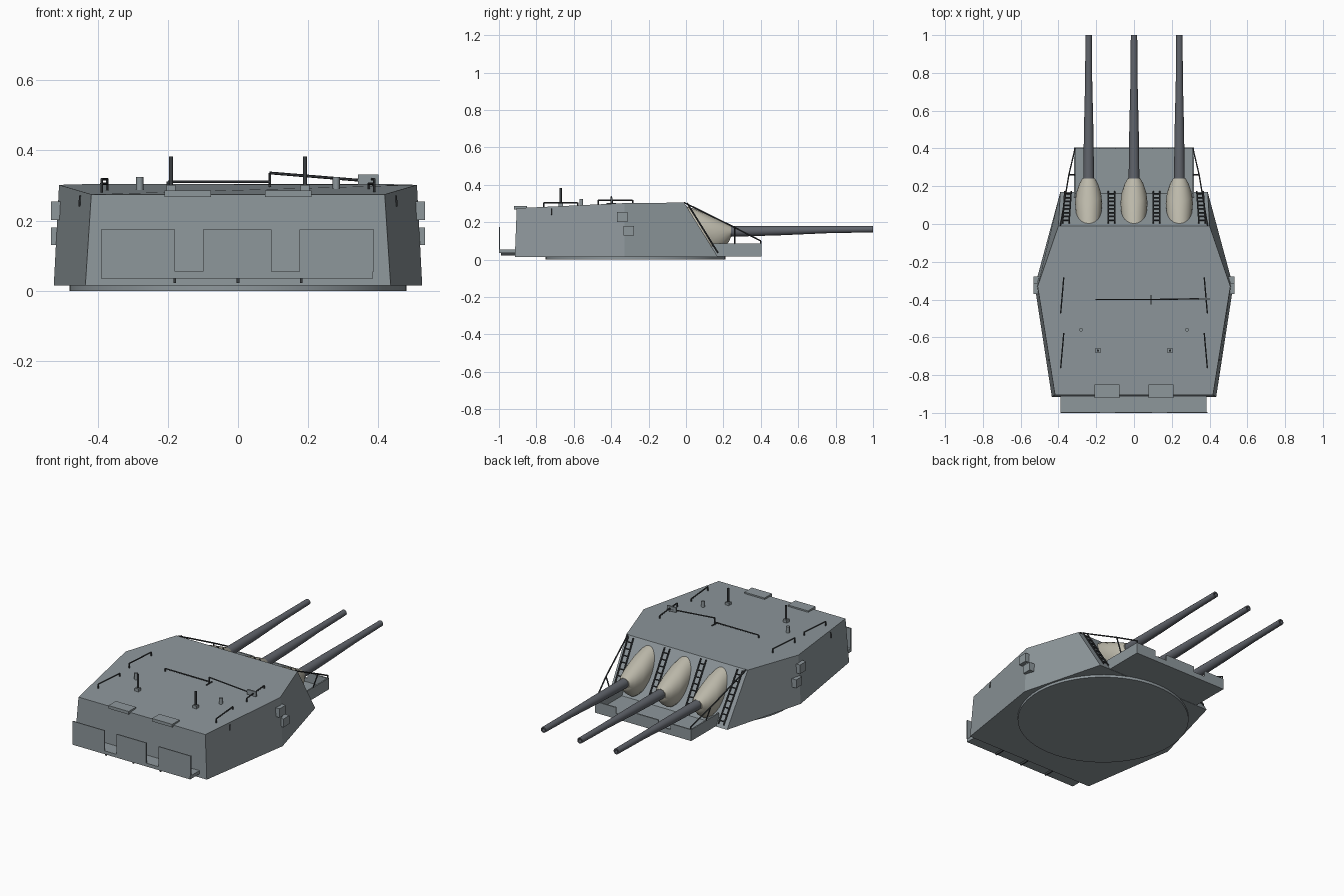
import bpy, bmesh, math
from mathutils import Vector

if "Cube" in bpy.data.objects:
    bpy.data.objects.remove(bpy.data.objects["Cube"])


def material(name, rgb):
    m = bpy.data.materials.new(name)
    m.diffuse_color = (*rgb, 1)
    m.use_nodes = True
    m.node_tree.nodes["Principled BSDF"].inputs["Base Color"].default_value = m.diffuse_color
    return m


HULL = material("hull_grey", (0.27, 0.31, 0.33))
STEEL = material("gun_steel", (0.12, 0.13, 0.15))
DARK = material("dark_fittings", (0.045, 0.05, 0.055))
CANVAS = material("canvas", (0.50, 0.48, 0.40))


def finish(name, bm, mat, smooth=False):
    bmesh.ops.recalc_face_normals(bm, faces=bm.faces)
    me = bpy.data.meshes.new(name)
    bm.to_mesh(me)
    bm.free()
    me.materials.append(mat)
    ob = bpy.data.objects.new(name, me)
    bpy.context.collection.objects.link(ob)
    if smooth:
        bpy.ops.object.select_all(action='DESELECT')
        ob.select_set(True)
        bpy.context.view_layer.objects.active = ob
        bpy.ops.object.shade_smooth_by_angle(angle=math.radians(40))
    return ob


def loft(name, rings, mat, smooth=False):
    """Skin a list of closed rings and cap both ends."""
    bm = bmesh.new()
    vs = [[bm.verts.new(p) for p in r] for r in rings]
    n = len(rings[0])
    for a, b in zip(vs, vs[1:]):
        for i in range(n):
            j = (i + 1) % n
            bm.faces.new((a[i], a[j], b[j], b[i]))
    bm.faces.new(vs[0])
    bm.faces.new(vs[-1])
    return finish(name, bm, mat, smooth)


def box(name, x, y, z, mat=HULL):
    return loft(name, [[(x[0], y[0], h), (x[1], y[0], h), (x[1], y[1], h), (x[0], y[1], h)]
                       for h in z], mat)


def rods(name, segments, r=0.004, mat=DARK, sides=6):
    """Straight bars between point pairs, joined in one mesh."""
    bm = bmesh.new()
    for a, b in segments:
        a, b = Vector(a), Vector(b)
        d = b - a
        mtx = d.to_track_quat('Z', 'Y').to_matrix().to_4x4()
        mtx.translation = (a + b) / 2
        bmesh.ops.create_cone(bm, cap_ends=True, segments=sides, radius1=r, radius2=r,
                              depth=d.length, matrix=mtx)
    return finish(name, bm, mat, sides > 6)


def path(points):
    return list(zip(points, points[1:]))


def oval(x, cy, cz, vy, vz, hw, n=24):
    return [(x + hw * math.cos(t), cy + vy * math.sin(t), cz + vz * math.sin(t))
            for t in (2 * math.pi * i / n for i in range(n))]


def mirrored(half):
    return [(x, y, z) for x, y, z in half] + [(-x, y, z) for x, y, z in reversed(half)]


# armoured gunhouse
loft("gunhouse", [
    mirrored([(0.435, -0.915, 0.015), (0.525, -0.33, 0.015), (0.39, 0.17, 0.015)]),
    mirrored([(0.418, -0.905, 0.275), (0.51, -0.33, 0.302), (0.40, -0.01, 0.305)])], HULL)

# turntable ring
loft("turntable_ring", [
    [(0.48 * math.cos(t), -0.27 + 0.48 * math.sin(t), z)
     for t in (2 * math.pi * i / 64 for i in range(64))] for z in (0, 0.016)], HULL, True)


def slope(x, t, off=0.0):
    return (x, -0.01 + 0.18 * t + 0.85 * off, 0.305 - 0.29 * t + 0.53 * off)


# guns and canvas blast bags
for i, x in enumerate((-0.24, 0, 0.24)):
    loft(f"blast_bag_{i}", [oval(x, *r) for r in (
        (0.07, 0.165, -0.075, 0.122, 0.068), (0.11, 0.16, -0.065, 0.112, 0.072),
        (0.16, 0.155, -0.045, 0.085, 0.066), (0.21, 0.151, -0.02, 0.055, 0.05),
        (0.24, 0.15, 0, 0.03, 0.034))], CANVAS, True)
    loft(f"gun_barrel_{i}", [oval(x, y, z, 0, r, r, 20) for y, z, r in (
        (0.2, 0.15, 0.029), (0.5, 0.155, 0.025), (0.75, 0.16, 0.019),
        (1.0, 0.163, 0.017), (1.0, 0.163, 0.010), (0.97, 0.163, 0.010))], STEEL, True)

# ladders on the sloped face
for i, x in enumerate((-0.355, -0.12, 0.12, 0.355)):
    lean = 0.012 * (x > 0.2) - 0.012 * (x < -0.2)

    def pt(side, t):
        return slope(x + side * 0.017 + lean * (0.5 - t), t, 0.012)
    segs = [(pt(s, 0.03), pt(s, 0.95)) for s in (-1, 1)]
    segs += [(pt(-1, k / 9), pt(1, k / 9)) for k in range(1, 9)]
    rods(f"face_ladder_{i}", segs, 0.0045)

# front platform with notched bulwark
box("front_platform_floor", (-0.315, 0.315), (0.10, 0.40), (0.018, 0.028))
box("front_bulwark", (-0.315, 0.315), (0.396, 0.404), (0.018, 0.05))
for i, (a, b) in enumerate(((-0.315, -0.18), (-0.10, 0.10), (0.18, 0.315))):
    box(f"front_bulwark_panel_{i}", (a, b), (0.396, 0.404), (0.05, 0.085))

# rear platform with raised panels
box("rear_platform", (-0.39, 0.385), (-0.995, -0.90), (0.035, 0.055))
box("rear_bulwark", (-0.39, 0.385), (-1.0, -0.994), (0.035, 0.055))
for i, (a, b) in enumerate(((-0.39, -0.18), (-0.10, 0.095), (0.175, 0.388))):
    box(f"rear_panel_{i}", (a, b), (-1.0, -0.994), (0.055, 0.175))
for i, x in enumerate((-0.18, 0, 0.18)):
    box(f"rear_bracket_{i}", (x - 0.004, x + 0.004), (-0.99, -0.90), (0.022, 0.036), DARK)

# paired fittings on both sides
for s, side in ((-1, "left"), (1, "right")):
    def sx(a, b):
        return tuple(sorted((s * a, s * b)))
    box(f"front_bulwark_{side}", sx(0.309, 0.317), (0.14, 0.404), (0.018, 0.085))
    box(f"sight_hood_upper_{side}", sx(0.47, 0.533), (-0.37, -0.312), (0.202, 0.255))
    box(f"sight_hood_lower_{side}", sx(0.47, 0.533), (-0.333, -0.277), (0.13, 0.18))
    rods(f"platform_stay_{side}", path([(s * 0.39, -0.01, 0.305), (s * 0.345, 0.26, 0.172),
                                        (s * 0.312, 0.40, 0.10), (s * 0.312, 0.40, 0.08)])
         + [((s * 0.312, 0.26, 0.08), (s * 0.345, 0.26, 0.172))], 0.004)
    # roof fittings
    box(f"roof_hatch_{side}", sx(0.077, 0.21), (-0.92, -0.85), (0.268, 0.286))
    box(f"mast_base_{side}", sx(0.178, 0.204), (-0.683, -0.657), (0.275, 0.302))
    rods(f"roof_mast_{side}", [((s * 0.191, -0.67, 0.28), (s * 0.191, -0.67, 0.383))],
         0.006, DARK, 12)
    rods(f"roof_vent_{side}", [((s * 0.28, -0.56, 0.28), (s * 0.28, -0.56, 0.325))],
         0.010, HULL, 12)
    for j, (y0, y1, z) in enumerate(((-0.76, -0.58, 0.305), (-0.47, -0.285, 0.318))):
        a, b = (0.37, 0.39) if j == 0 else (0.39, 0.37)
        if j == 0:
            a, b = 0.388, 0.372
        else:
            a, b = 0.388, 0.372
        rods(f"roof_handrail_{side}_{j}", path([
            (s * a, y0, z - 0.028), (s * a, y0, z), (s * b, y1, z), (s * b, y1, z - 0.03)]))
    rods(f"side_handle_{side}", [((s * 0.452, -0.72, 0.24), (s * 0.450, -0.72, 0.272))], 0.003)

# roof aerial line with post and end plate
rods("roof_aerial", path([(-0.20, -0.40, 0.295), (-0.20, -0.40, 0.311), (0.09, -0.40, 0.311)])
     + path([(0.09, -0.40, 0.295), (0.09, -0.40, 0.336), (0.385, -0.395, 0.312),
             (0.385, -0.395, 0.295)])
     + [((0.09, -0.425, 0.30), (0.09, -0.375, 0.30))], 0.004)
box("aerial_plate", (0.342, 0.40), (-0.402, -0.392), (0.303, 0.331))
